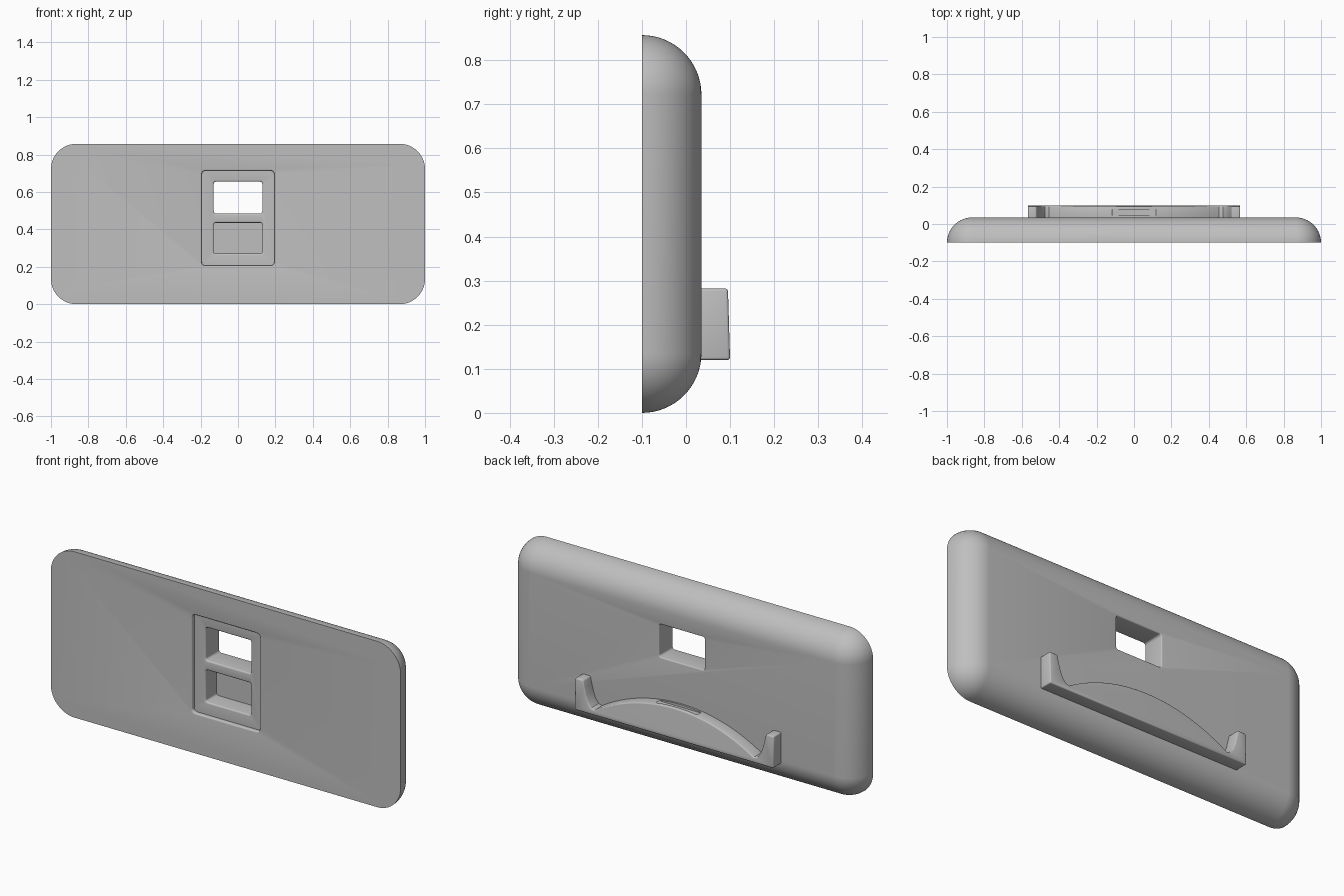
import bpy, bmesh, math

old = bpy.data.objects.get("Cube")
if old:
    bpy.data.objects.remove(old, do_unlink=True)

grey = bpy.data.materials.new("plain grey")
grey.use_nodes = True
COLOUR = (0.52, 0.52, 0.52, 1)
grey.diffuse_color = COLOUR
grey.node_tree.nodes["Principled BSDF"].inputs["Base Color"].default_value = COLOUR


def make_object(name, bm):
    bmesh.ops.remove_doubles(bm, verts=bm.verts, dist=1e-5)
    bmesh.ops.recalc_face_normals(bm, faces=bm.faces)
    mesh = bpy.data.meshes.new(name)
    bm.to_mesh(mesh)
    bm.free()
    mesh.materials.append(grey)
    obj = bpy.data.objects.new(name, mesh)
    bpy.context.collection.objects.link(obj)
    return obj


def outline(half_x, z0, z1, radius, steps):
    """Rounded rectangle in the upright plane."""
    points = []
    corners = [(1, z1 - radius), (-1, z1 - radius), (-1, z0 + radius), (1, z0 + radius)]
    for i, (side, cz) in enumerate(corners):
        for k in range(steps + 1):
            a = math.pi / 2 * (i + k / steps)
            points.append((side * (half_x - radius) + radius * math.cos(a),
                           cz + radius * math.sin(a)))
    return points


def loft(name, half_x, z0, z1, radius, profile, steps=6):
    """Stack rounded rectangles; profile lists (y, outward growth)."""
    bm = bmesh.new()
    rings = []
    for y, grow in profile:
        pts = outline(half_x + grow, z0 - grow, z1 + grow, radius + grow, steps)
        rings.append([bm.verts.new((x, y, z)) for x, z in pts])
    for a, b in zip(rings, rings[1:]):
        for i in range(len(a)):
            j = (i + 1) % len(a)
            bm.faces.new((a[i], a[j], b[j], b[i]))
    bm.faces.new(rings[0])
    bm.faces.new(rings[-1])
    return make_object(name, bm)


def flare(y, size, direction):
    """Quarter-round lip opening towards the surface at height y."""
    arc = [(y + direction * size * (1 - math.sin(t)), size * (1 - math.cos(t)))
           for t in (math.pi / 8 * k for k in range(5))]
    return arc + [(y - direction * 0.02, size)]


def cut(target, cutter):
    cutter.hide_render = True
    cutter.hide_viewport = True
    cutter.display_type = 'WIRE'
    mod = target.modifiers.new(cutter.name, 'BOOLEAN')
    mod.operation = 'DIFFERENCE'
    mod.solver = 'EXACT'
    mod.object = cutter


FRONT, BACK, R = -0.1, 0.035, 0.135

# Body: flat front, fully rounded back edge
dome = [(FRONT + R * math.sin(t), R * (math.cos(t) - 1))
        for t in (math.pi / 2 * k / 16 for k in range(17))]
body = loft("body", 1, 0, 0.857, R, dome, 16)

# Shallow framed recess in the front
floor_y = FRONT + 0.02
recess = loft("recess_cutter", 0.194, 0.206, 0.714, 0.02,
              [(floor_y, 0)] + flare(FRONT, 0.007, 1))
cut(body, recess)

# Through window and closed pocket, with softened lips
front_lip = flare(floor_y, 0.008, 1)
back_lip = flare(BACK, 0.006, -1)
window = loft("window_cutter", 0.13, 0.485, 0.655, 0.012, front_lip[::-1] + back_lip)
pocket = loft("pocket_cutter", 0.13, 0.27, 0.435, 0.012, front_lip[::-1] + [(0.012, 0)])
cut(body, window)
cut(body, pocket)

# Cradle ledge on the back: arched middle between two end posts
LOW, TOP, VALLEY, PEAK, VX = 0.12, 0.282, 0.147, 0.277, 0.455
rise = PEAK - VALLEY
arc_r = (VX ** 2 + rise ** 2) / (2 * rise)
half = []
for k in range(17):
    x = VX * k / 16
    half.append((x, PEAK - arc_r + math.sqrt(arc_r ** 2 - x ** 2)))
half += [(0.475, 0.152), (0.492, 0.175), (0.505, 0.21), (0.515, 0.25),
         (0.522, TOP), (0.568, TOP), (0.568, LOW)]
shape = half + [(-x, z) for x, z in reversed(half) if x > 0]

bm = bmesh.new()
inner = [bm.verts.new((x, 0.02, z)) for x, z in shape]
outer = [bm.verts.new((x, 0.1 - 0.03 * (z - LOW), z)) for x, z in shape]
bm.faces.new(inner)
bm.faces.new(outer)
for i in range(len(shape)):
    j = (i + 1) % len(shape)
    bm.faces.new((inner[i], inner[j], outer[j], outer[i]))
ledge = make_object("cradle_ledge", bm)
bevel = ledge.modifiers.new("soft_edges", 'BEVEL')
bevel.width = 0.006
bevel.segments = 3
bevel.limit_method = 'ANGLE'
bevel.angle_limit = math.radians(50)

# Small groove in the crest of the arch
groove = loft("groove_cutter", 0.12, 0.265, 0.32, 0.01, [(0.045, 0), (0.078, 0)])
cut(ledge, groove)

# Smooth shading with crisp edges
for obj in (body, ledge):
    bpy.ops.object.select_all(action='DESELECT')
    obj.select_set(True)
    bpy.context.view_layer.objects.active = obj
    for mod in list(obj.modifiers):
        bpy.ops.object.modifier_apply(modifier=mod.name)
    bpy.ops.object.shade_smooth_by_angle(angle=math.radians(35))

# Cutters are no longer needed
for cutter in (recess, window, pocket, groove):
    bpy.data.objects.remove(cutter, do_unlink=True)
